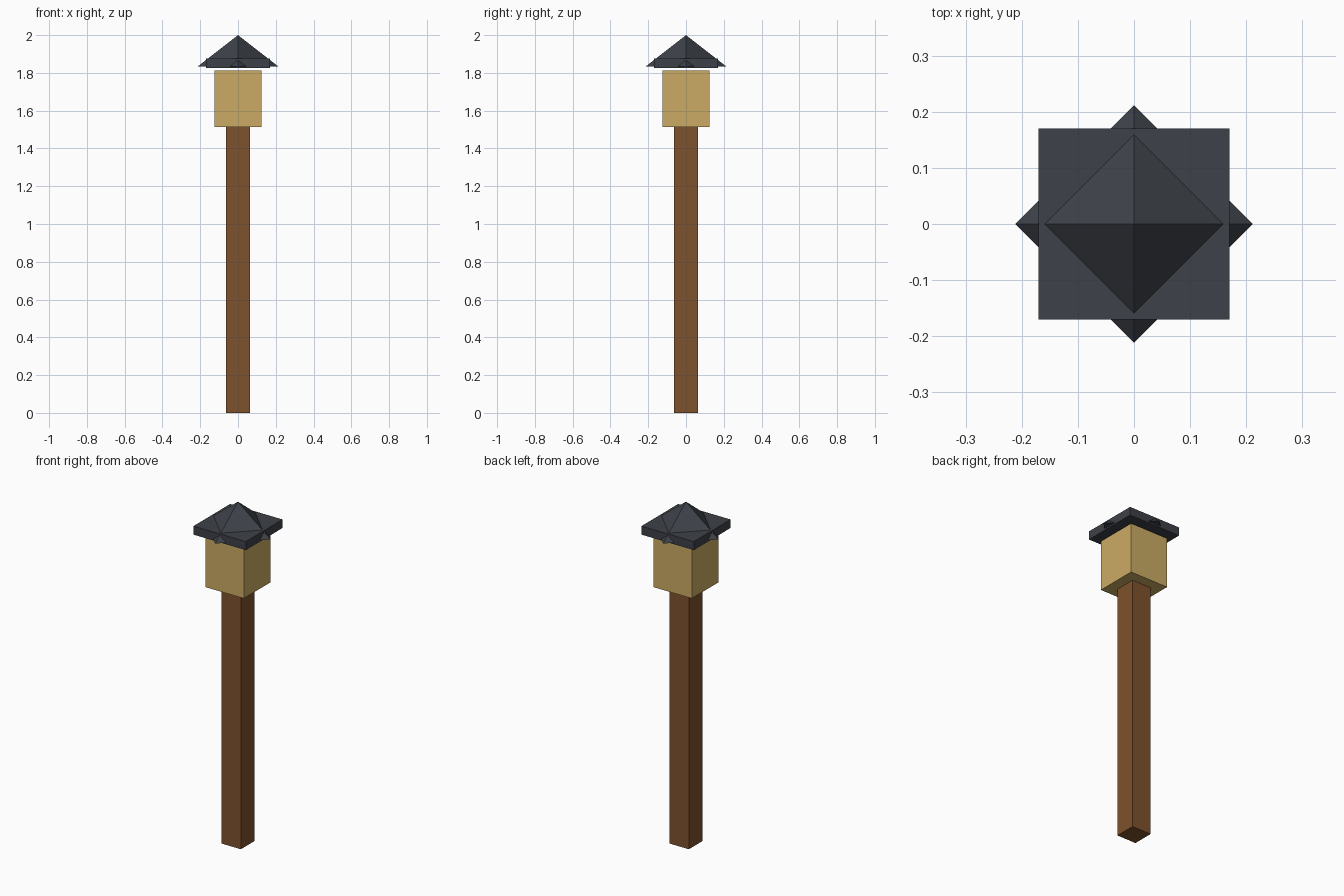
import bpy
import math

cube = bpy.data.objects.get("Cube")
if cube:
    bpy.data.objects.remove(cube, do_unlink=True)


def make_material(name, rgb):
    mat = bpy.data.materials.new(name)
    mat.use_nodes = True
    colour = (*rgb, 1.0)
    mat.diffuse_color = colour
    mat.node_tree.nodes["Principled BSDF"].inputs["Base Color"].default_value = colour
    return mat


def finish(name, mat):
    obj = bpy.context.object
    obj.name = obj.data.name = name
    obj.data.materials.append(mat)
    return obj


def block(name, width, bottom, top, mat):
    """Square block centred on the vertical axis."""
    bpy.ops.mesh.primitive_cube_add(size=1, location=(0, 0, (bottom + top) / 2))
    obj = finish(name, mat)
    obj.scale = (width, width, top - bottom)
    bpy.ops.object.transform_apply(location=False, rotation=False, scale=True)
    return obj


wood = make_material("brown wood", (0.21, 0.085, 0.026))
glow = make_material("warm yellow", (0.60, 0.41, 0.126))
slate = make_material("dark slate", (0.047, 0.053, 0.065))

# Post and lantern box
block("post", 0.125, 0.0, 1.513, wood)
block("lantern_box", 0.25, 1.513, 1.812, glow)

# Roof slab, floating just above the lantern
block("roof_slab", 0.34, 1.826, 1.876, slate)

# Four-sided roof cap with its corners pointing along the axes
base, apex = 1.835, 2.0
bpy.ops.mesh.primitive_cone_add(vertices=4, radius1=0.212, radius2=0,
                                depth=apex - base,
                                location=(0, 0, (base + apex) / 2))
finish("roof_cap", slate)
